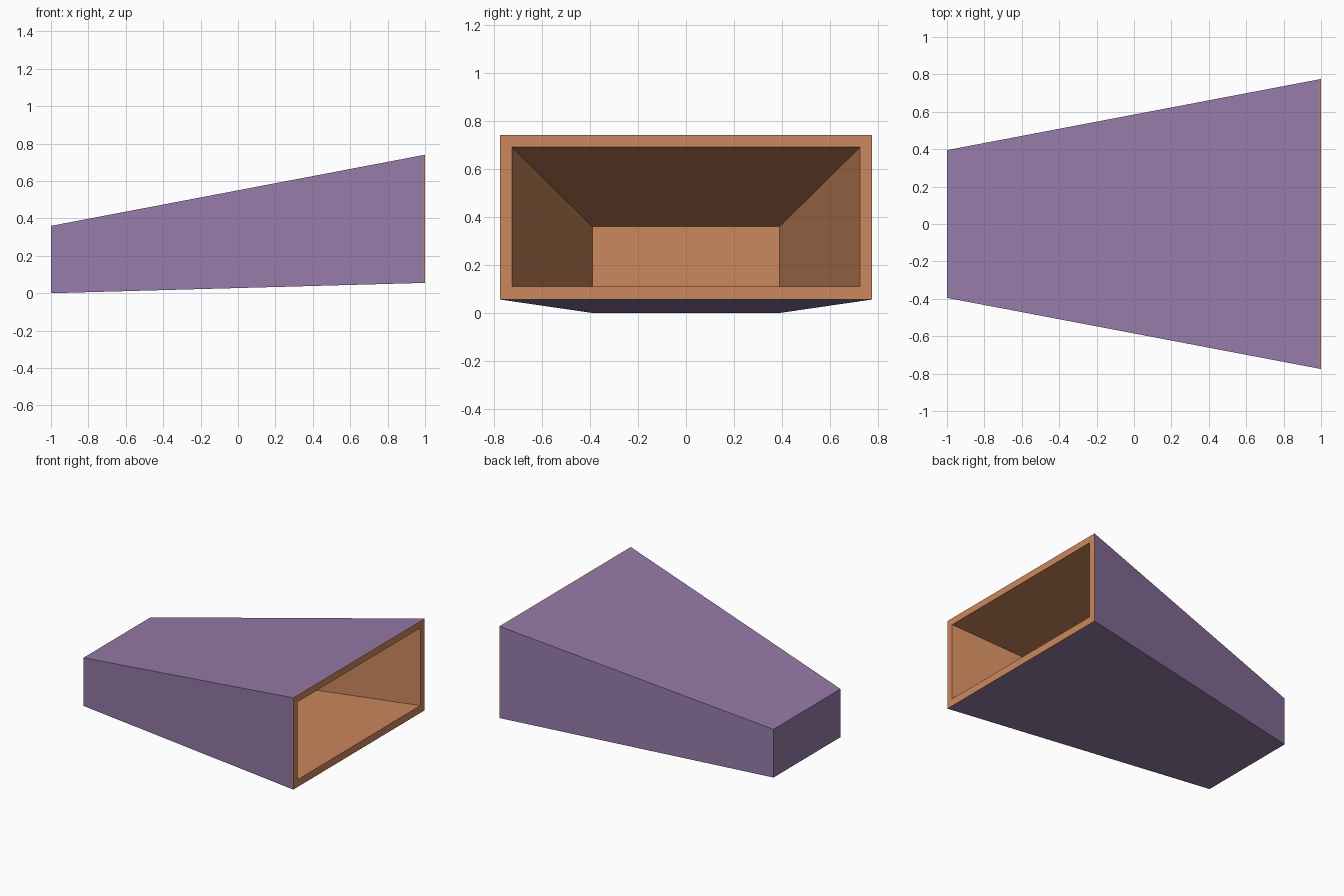
import bpy, bmesh

if "Cube" in bpy.data.objects:
    bpy.data.objects.remove(bpy.data.objects["Cube"])


def material(name, rgb):
    m = bpy.data.materials.new(name)
    m.diffuse_color = (*rgb, 1)
    m.use_nodes = True
    m.node_tree.nodes["Principled BSDF"].inputs["Base Color"].default_value = m.diffuse_color
    return m


purple = material("muted purple", (0.30, 0.195, 0.39))
orange = material("clay orange", (0.60, 0.245, 0.11))

# Rectangular sections: x, half width, bottom, top
SECTIONS = [
    (-1.0, 0.395, 0.0, 0.36),      # outer narrow end
    (0.993, 0.774, 0.055, 0.739),  # outer wide end
    (1.0, 0.775, 0.055, 0.74),     # rim outer edge
    (1.0, 0.725, 0.11, 0.69),      # rim inner edge
    (-0.99, 0.39, 0.003, 0.359),   # inner narrow end
]

# Tapered hollow duct: outer skin, rim, then inner lining
bm = bmesh.new()
rings = []
for x, w, lo, hi in SECTIONS:
    rings.append([bm.verts.new((x, y, z))
                  for y, z in ((-w, lo), (w, lo), (w, hi), (-w, hi))])
for k, (a, b) in enumerate(zip(rings, rings[1:])):
    for i in range(4):
        j = (i + 1) % 4
        f = bm.faces.new((a[i], a[j], b[j], b[i]))
        f.material_index = 0 if k == 0 else 1

# Outer and inner caps of the narrow end
bm.faces.new(rings[0]).material_index = 0
bm.faces.new(rings[-1]).material_index = 1
bmesh.ops.recalc_face_normals(bm, faces=bm.faces)

mesh = bpy.data.meshes.new("tapered_duct")
bm.to_mesh(mesh)
bm.free()
mesh.materials.append(purple)
mesh.materials.append(orange)
bpy.context.collection.objects.link(bpy.data.objects.new("tapered_duct", mesh))
